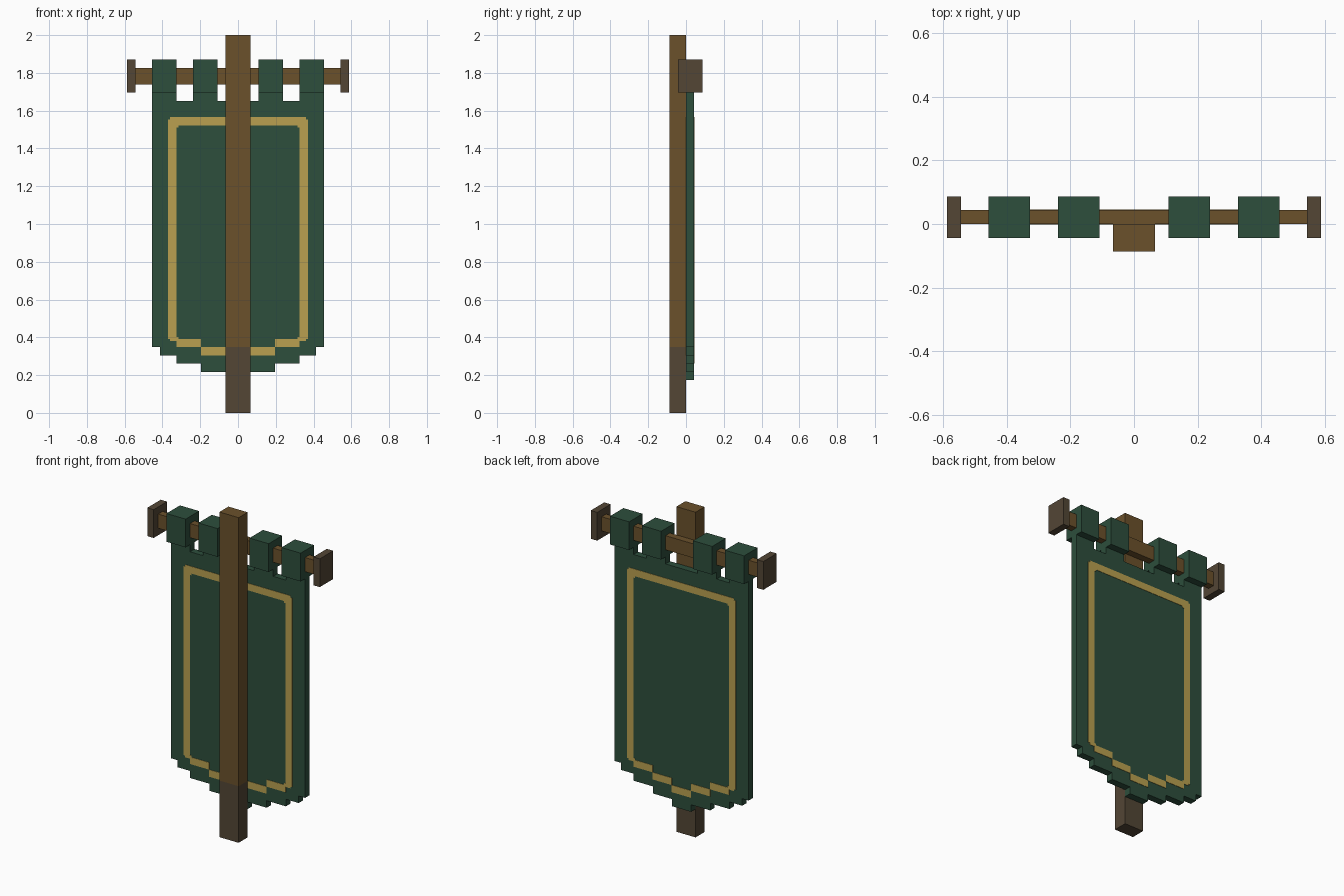
import bpy, bmesh

if "Cube" in bpy.data.objects:
    bpy.data.objects.remove(bpy.data.objects["Cube"], do_unlink=True)

U = 2 / 46  # one block unit


def linear(c):
    c /= 255
    return c / 12.92 if c <= 0.04045 else ((c + 0.055) / 1.055) ** 2.4


def material(name, *rgb):
    colour = [linear(c) for c in rgb] + [1]
    mat = bpy.data.materials.new(name)
    mat.use_nodes = True
    mat.diffuse_color = colour
    bsdf = mat.node_tree.nodes["Principled BSDF"]
    bsdf.inputs["Base Color"].default_value = colour
    bsdf.inputs["Roughness"].default_value = 0.9
    return mat


green = material("green cloth", 45, 78, 60)
gold = material("gold trim", 186, 160, 80)
wood = material("brown wood", 107, 81, 43)
dark = material("dark wood", 83, 70, 53)


def prism(bm, outline, y0, y1):
    """Extrude an x-z outline from y0 to y1."""
    face = bm.faces.new([bm.verts.new((x * U, y0 * U, z * U)) for x, z in outline])
    grown = bmesh.ops.extrude_face_region(bm, geom=[face])["geom"]
    verts = [v for v in grown if isinstance(v, bmesh.types.BMVert)]
    bmesh.ops.translate(bm, verts=verts, vec=(0, (y1 - y0) * U, 0))


def rect(x0, x1, z0, z1):
    return [(x0, z0), (x1, z0), (x1, z1), (x0, z1)]


def build(name, mat, outlines, y0, y1):
    bm = bmesh.new()
    for outline in outlines:
        prism(bm, outline, y0, y1)
    bmesh.ops.recalc_face_normals(bm, faces=bm.faces[:])
    mesh = bpy.data.meshes.new(name)
    bm.to_mesh(mesh)
    bm.free()
    mesh.materials.append(mat)
    obj = bpy.data.objects.new(name, mesh)
    bpy.context.collection.objects.link(obj)
    return obj


# Upright pole with a darker foot
build("pole_foot", dark, [rect(-1.5, 1.5, 0, 8)], -2, 0)
build("pole", wood, [rect(-1.5, 1.5, 8, 46)], -2, 0)

# Crossbar, end caps and hanging loops
build("crossbar", wood, [rect(-12.5, 12.5, 40, 42)], 0, 1)
for side, s in (("left", 1), ("right", -1)):
    build(side + "_end_cap", dark, [rect(s * 12.5, s * 13.5, 39, 43)], -1, 2)
    for place, x in (("inner", 2.5), ("outer", 7.5)):
        build(f"{side}_{place}_loop", green, [rect(s * x, s * (x + 3), 39, 43)], -1, 2)

# Cloth: tabs along the top, stepped point at the bottom
half = [(1.5, 4), (1.5, 5), (4.5, 5), (4.5, 6), (7.5, 6), (7.5, 7), (9.5, 7), (9.5, 8),
        (10.5, 8), (10.5, 39), (7.5, 39), (7.5, 38), (5.5, 38), (5.5, 39), (2.5, 39), (2.5, 38)]
build("cloth", green, [half + [(-x, z) for x, z in reversed(half)]], 0, 1)

# Gold border plates on both faces of the cloth
border = [(0, 8.25, 35.75, 36), (0, 8.5, 35, 35.75), (7.5, 8.5, 9, 35),
          (7.25, 7.5, 34.75, 35), (7.25, 7.5, 9, 9.25), (7.5, 8.25, 8.75, 9),
          (4.5, 7.5, 8, 9), (1.5, 4.5, 7, 8), (0, 1.5, 6, 7)]
outlines = [rect(s * a, s * b, c, d) for a, b, c, d in border for s in (1, -1)]
build("front_trim", gold, outlines, -0.05, 0)
build("back_trim", gold, outlines, 1, 1.05)
